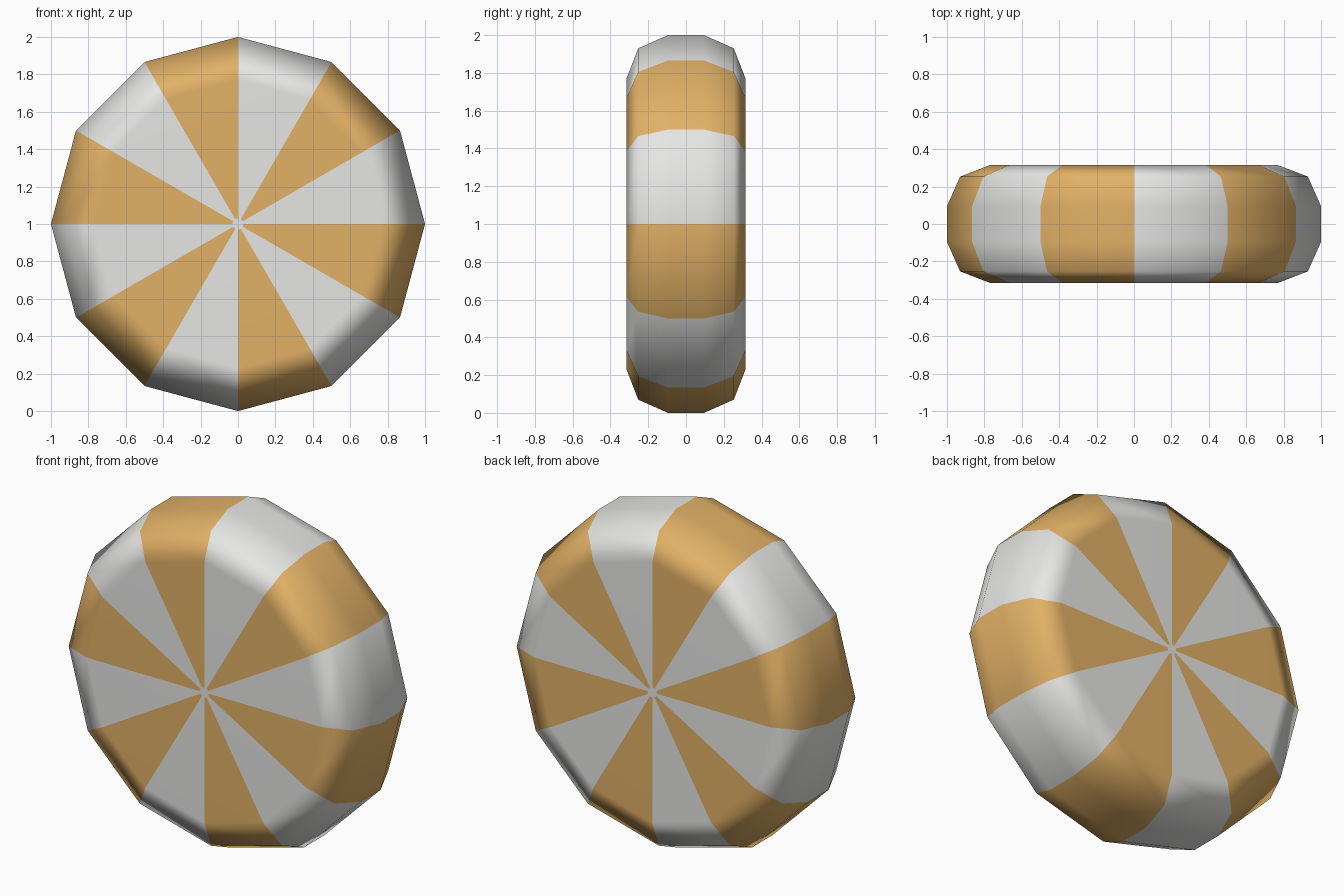
import bpy, bmesh, math

if "Cube" in bpy.data.objects:
    bpy.data.objects.remove(bpy.data.objects["Cube"])

SIDES = 12
HUB = 0.03
# Half profile from hub to rim: (radius, half width)
half = [(HUB, 0.315), (0.77, 0.315), (0.93, 0.253), (1.0, 0.095)]
profile = [(r, -w) for r, w in half] + [(r, w) for r, w in reversed(half)]


def material(name, rgb):
    m = bpy.data.materials.new(name)
    m.diffuse_color = (*rgb, 1.0)
    m.use_nodes = True
    m.node_tree.nodes["Principled BSDF"].inputs["Base Color"].default_value = m.diffuse_color
    return m


mesh = bpy.data.meshes.new("striped_disc")
disc = bpy.data.objects.new("striped_disc", mesh)
bpy.context.collection.objects.link(disc)
mesh.materials.append(material("off_white", (0.79, 0.79, 0.78)))
mesh.materials.append(material("caramel_orange", (0.76, 0.44, 0.135)))

# Rings of twelve points around the y axis
bm = bmesh.new()
rings = []
for r, y in profile:
    rings.append([bm.verts.new((r * math.cos(k * math.tau / SIDES), y,
                                1.0 + r * math.sin(k * math.tau / SIDES)))
                  for k in range(SIDES)])

# Alternating coloured wedges
for a, b in zip(rings, rings[1:]):
    for k in range(SIDES):
        n = (k + 1) % SIDES
        f = bm.faces.new((a[k], a[n], b[n], b[k]))
        f.material_index = k % 2

# Small white hub on both sides
bm.faces.new(rings[0])
bm.faces.new(rings[-1])

bmesh.ops.recalc_face_normals(bm, faces=bm.faces)
for f in bm.faces:
    f.smooth = True
bm.to_mesh(mesh)
bm.free()

# Keep the large sides flat while the rim stays smooth
wn = disc.modifiers.new("flat_sides", 'WEIGHTED_NORMAL')
wn.weight = 80
